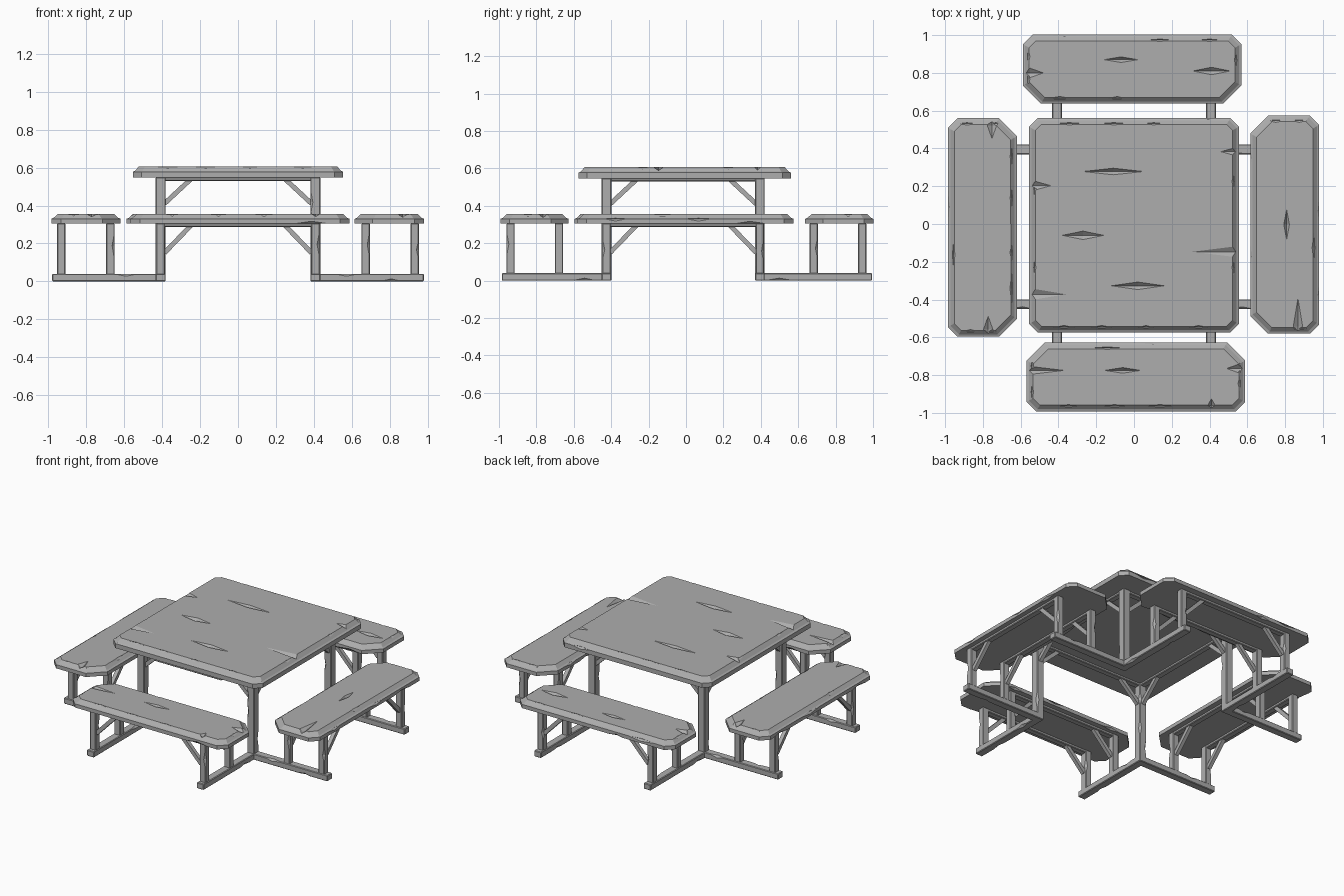
import bpy, bmesh, math, random
from mathutils import Vector, Matrix

random.seed(7)
if "Cube" in bpy.data.objects:
    bpy.data.objects.remove(bpy.data.objects["Cube"])

GREY = (0.42, 0.42, 0.42, 1)
stone = bpy.data.materials.new("weathered_grey")
stone.use_nodes = True
stone.diffuse_color = GREY
stone.node_tree.nodes["Principled BSDF"].inputs["Base Color"].default_value = GREY


def make(name, bm, matrix=Matrix()):
    bmesh.ops.recalc_face_normals(bm, faces=bm.faces)
    mesh = bpy.data.meshes.new(name)
    bm.to_mesh(mesh)
    bm.free()
    mesh.materials.append(stone)
    ob = bpy.data.objects.new(name, mesh)
    ob.matrix_world = matrix
    bpy.context.collection.objects.link(ob)
    return ob


def carve(ob, chips):
    """Cut diamond-shaped notches, each given as (centre, full size)."""
    bm = bmesh.new()
    for centre, size in chips:
        m = Matrix.Translation(centre) @ Matrix.Diagonal((*[s / 2 for s in size], 1))
        bmesh.ops.create_uvsphere(bm, u_segments=4, v_segments=2, radius=1, matrix=m)
    cutter = make("notch_cutter", bm, ob.matrix_world)
    cutter.hide_render = True
    mod = ob.modifiers.new("notches", "BOOLEAN")
    mod.operation, mod.solver, mod.object = "DIFFERENCE", "EXACT", cutter
    mod.use_self = True
    bpy.context.view_layer.update()
    graph = bpy.context.evaluated_depsgraph_get()
    mesh = bpy.data.meshes.new_from_object(ob.evaluated_get(graph))
    ob.modifiers.clear()
    ob.data = mesh
    bpy.data.objects.remove(cutter)


def slab(name, centre, size, near, far, angle, cracks):
    """Chamfered plank: near/far are the corner cuts at the -y and +y sides."""
    hx, hy, h = size[0] / 2, size[1] / 2, size[2]
    bm = bmesh.new()
    rings = []
    for inset, z in ((0, 0), (0, h * 0.5), (0.012, h * 0.6), (0.033, h)):
        x, y = hx - inset, hy - inset
        n, f = near - inset * 0.4, far - inset * 0.4
        half = [(x - n, -y), (x, n - y), (x, y - f), (x - f, y)]
        loop = half + [(-a, b) for a, b in reversed(half)]
        rings.append([bm.verts.new((a, b, z)) for a, b in loop])
    bm.faces.new(rings[0])
    bm.faces.new(rings[-1])
    for low, high in zip(rings, rings[1:]):
        for i in range(8):
            j = (i + 1) % 8
            bm.faces.new((low[i], low[j], high[j], high[i]))
    m = Matrix.Translation(centre) @ Matrix.Rotation(math.radians(angle), 4, "Z")
    ob = make(name, bm, m)
    # Long cracks in the top, then worn spots along the rims
    chips = [((x, y, h), (length, width, 0.04)) for x, y, length, width in cracks]
    for side in (-1, 1):
        for k in range(4):
            x = (k - 1.5) * hx * 0.42 + random.uniform(-0.06, 0.06)
            z = h * random.choice((0.95, 0.95, 0.5, 0))
            inset = 0.028 if z > h * 0.8 else 0
            chips.append(((x, side * (hy - inset), z),
                          (random.uniform(0.1, 0.2), 0.024, 0.024)))
        for k in (-1, 1):
            y = k * hy * 0.4 + random.uniform(-0.04, 0.04)
            chips.append(((side * (hx - 0.028), y, h * 0.95), (0.024, 0.1, 0.022)))
    carve(ob, chips)


def block(name, low, high, notches=1):
    """Bevelled timber between two corners, with notches along its long edges."""
    low, high = Vector(low), Vector(high)
    mid, size = (low + high) / 2, high - low
    bm = bmesh.new()
    bmesh.ops.create_cube(bm, size=1, matrix=Matrix.Diagonal((*size, 1)))
    bmesh.ops.bevel(bm, geom=bm.edges[:], offset=0.004, segments=1, affect="EDGES")
    ob = make(name, bm, Matrix.Translation(mid))
    axis = max(range(3), key=lambda i: size[i])
    chips = []
    for k in range(notches):
        centre = [random.choice((-0.5, 0.5)) * s for s in size]
        centre[axis] = size[axis] * ((k + 0.5) / notches - 0.5 + random.uniform(-0.1, 0.1))
        dims = [0.026] * 3
        dims[axis] = random.uniform(0.1, 0.16)
        chips.append((centre, dims))
    if chips:
        carve(ob, chips)


def brace(name, start, end):
    start, end = Vector(start), Vector(end)
    d = end - start
    bm = bmesh.new()
    bmesh.ops.create_cube(bm, size=1, matrix=Matrix.Diagonal((0.025, 0.025, d.length, 1)))
    m = Matrix.Translation((start + end) / 2) @ d.to_track_quat("Z", "Y").to_matrix().to_4x4()
    make(name, bm, m)


# Table top
slab("table_top", (0, -0.007, 0.547), (1.11, 1.135, 0.06), 0.045, 0.045, 0, [
    (-0.11, 0.285, 0.32, 0.035), (-0.27, -0.053, 0.22, 0.045), (0.02, -0.32, 0.28, 0.04),
    (-0.53, 0.21, 0.18, 0.05), (-0.54, -0.365, 0.36, 0.06), (0.55, -0.14, 0.48, 0.06),
    (0.55, 0.39, 0.18, 0.05)])

# Bench seats, outer side facing local -y
benches = {
    "front": ((0.01, -0.81), 0, [(-0.55, 0.035, 0.34, 0.04), (-0.07, 0.035, 0.19, 0.03),
                                 (0.55, 0.045, 0.14, 0.05), (0.4, -0.15, 0.04, 0.07)]),
    "left": ((0.798, -0.003), 90, [(0, -0.01, 0.16, 0.03), (-0.54, -0.07, 0.3, 0.05)]),
    "back": ((-0.01, 0.82), 180, [(0.54, 0.02, 0.14, 0.05), (0.06, -0.05, 0.18, 0.03),
                                  (-0.42, 0.01, 0.2, 0.04)]),
    "right": ((-0.802, -0.018), 270, [(-0.54, 0.05, 0.14, 0.05), (0.54, 0.03, 0.14, 0.05)]),
}
for side, ((x, y), angle, cracks) in benches.items():
    slab(side + "_bench_seat", (x, y, 0.305), (1.156, 0.365, 0.05), 0.05, 0.095, angle, cracks)

# Corner legs, floor beams, bench posts and braces
W = 0.026
MID = -0.015
for sx in (-1, 1):
    for sy in (-1, 1):
        tag = ("left" if sx > 0 else "right") + ("_front" if sy < 0 else "_back")
        lx, ly = sx * 0.408, MID + sy * 0.41
        block(tag + "_table_leg", (lx - W, ly - W, 0), (lx + W, ly + W, 0.548), 3)
        ex, ey = sx * 0.98, 0.005 + sy * 0.99
        block(tag + "_side_beam", (min(lx, ex), ly - W, 0), (max(lx, ex), ly + W, 0.04), 2)
        block(tag + "_long_beam", (lx - W, min(ly, ey), 0), (lx + W, max(ly, ey), 0.04), 2)
        brace(tag + "_table_brace_x", (lx - sx * 0.02, ly, 0.41), (lx - sx * 0.16, ly, 0.54))
        brace(tag + "_table_brace_y", (lx, ly - sy * 0.02, 0.41), (lx, ly - sy * 0.16, 0.54))
        for where, dist in (("inner", 0.673), ("outer", 0.932)):
            px, py = sx * dist, 0.002 + sy * (dist + 0.008)
            r = 0.022
            block(f"{tag}_{where}_side_post", (px - r, ly - r, 0.035), (px + r, ly + r, 0.306))
            block(f"{tag}_{where}_long_post", (lx - r, py - r, 0.035), (lx + r, py + r, 0.306))
            brace(f"{tag}_{where}_side_brace", (px, ly - sy * 0.02, 0.15), (px, ly - sy * 0.16, 0.295))
            brace(f"{tag}_{where}_long_brace", (lx - sx * 0.02, py, 0.15), (lx - sx * 0.16, py, 0.295))

# Thin rails under the table and the seats
for s in (-1, 1):
    x, y = s * 0.408, MID + s * 0.41
    block("table_rail_x", (-0.408, y - 0.02, 0.53), (0.408, y + 0.02, 0.548), 0)
    block("table_rail_y", (x - 0.02, MID - 0.41, 0.53), (x + 0.02, MID + 0.41, 0.548), 0)
    for dist in (0.673, 0.932):
        px, py = s * dist, 0.002 + s * (dist + 0.008)
        block("bench_rail_y", (px - 0.02, MID - 0.41, 0.287), (px + 0.02, MID + 0.41, 0.306), 0)
        block("bench_rail_x", (-0.408, py - 0.02, 0.287), (0.408, py + 0.02, 0.306), 0)
